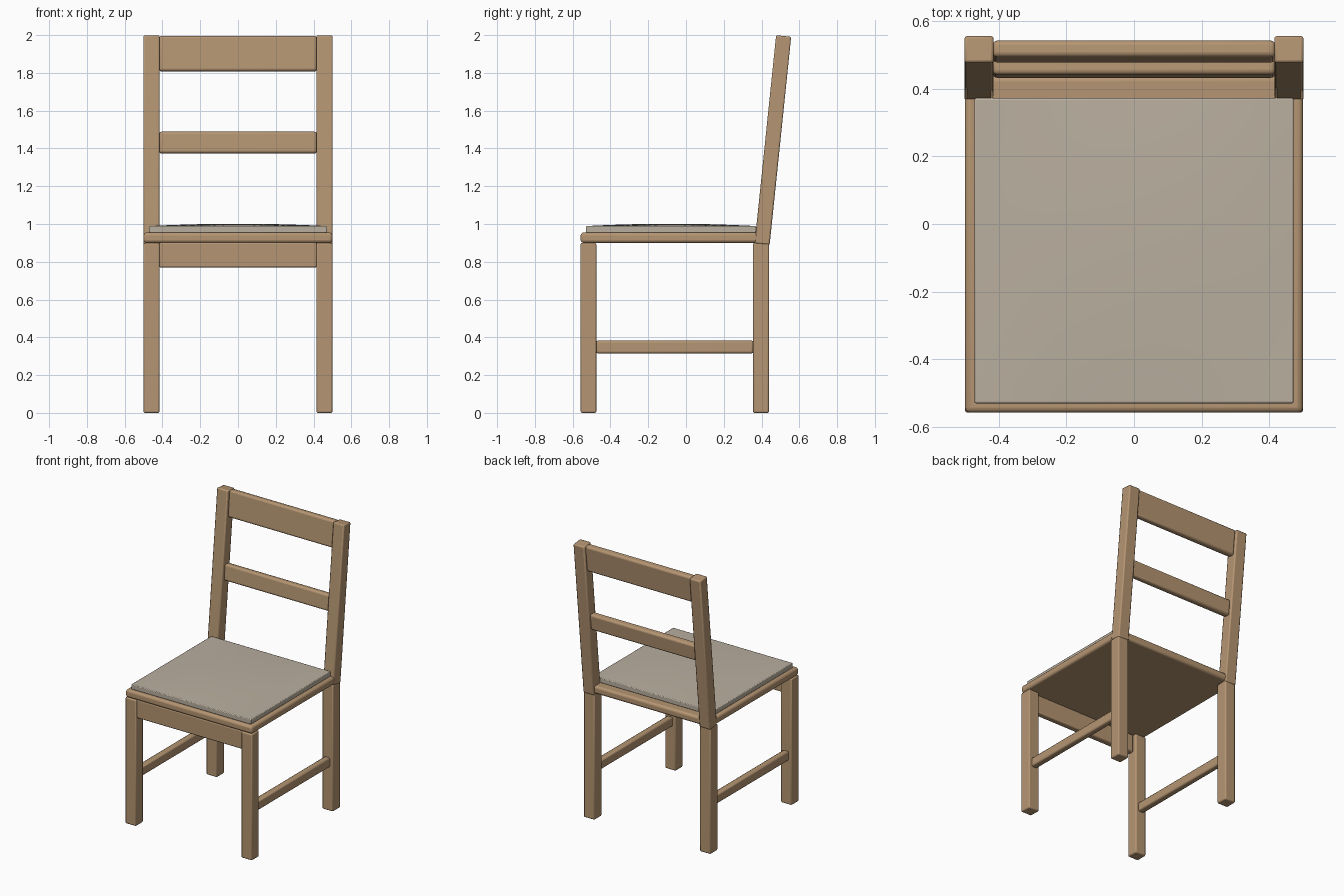
import bpy, math
from mathutils import Matrix

if "Cube" in bpy.data.objects:
    bpy.data.objects.remove(bpy.data.objects["Cube"])


def material(name, rgb):
    m = bpy.data.materials.new(name)
    m.diffuse_color = (*rgb, 1)
    m.use_nodes = True
    m.node_tree.nodes["Principled BSDF"].inputs["Base Color"].default_value = m.diffuse_color
    return m


WOOD = material("light_wood", (0.46, 0.30, 0.168))
FABRIC = material("beige_fabric", (0.49, 0.43, 0.35))
TILT = math.radians(5.9)


def box(name, x, y, z, mat=WOOD, bevel=0.008, segments=2):
    """Bevelled box given by its x, y and z extents."""
    bpy.ops.mesh.primitive_cube_add(size=1)
    ob = bpy.context.object
    ob.name = name
    mid = [(a + b) / 2 for a, b in (x, y, z)]
    size = [b - a for a, b in (x, y, z)]
    ob.data.transform(Matrix.Translation(mid) @ Matrix.Diagonal((*size, 1)))
    ob.data.materials.append(mat)
    mod = ob.modifiers.new("rounded_edges", 'BEVEL')
    mod.width = bevel
    mod.segments = segments
    bpy.ops.object.shade_smooth_by_angle(angle=math.radians(35))
    return ob


def lean(ob):
    """Tilt a back part around the foot of the backrest."""
    ob.location = (0, 0.403, 0.893)
    ob.rotation_euler = (-TILT, 0, 0)


# Legs, side stretchers and backrest posts on both sides
for side, s in (("left", -1), ("right", 1)):
    outer = sorted((s * 0.415, s * 0.5))
    box(f"front_leg_{side}", outer, (-0.558, -0.475), (0, 0.9))
    box(f"back_leg_{side}", outer, (0.355, 0.44), (0, 0.9))
    box(f"stretcher_{side}", sorted((s * 0.435, s * 0.48)),
        (-0.478, 0.358), (0.315, 0.382), bevel=0.01)
    lean(box(f"back_post_{side}", sorted((s * 0.415, s * 0.5015)),
             (-0.04, 0.04), (0, 1.108)))

# Backrest rails
lean(box("top_rail", (-0.418, 0.418), (-0.022, 0.027), (0.92, 1.108),
         bevel=0.014, segments=3))
lean(box("middle_rail", (-0.418, 0.418), (-0.022, 0.027), (0.483, 0.598),
         bevel=0.014, segments=3))

# Front apron and seat board
box("front_apron", (-0.418, 0.418), (-0.55, -0.505), (0.77, 0.902))
box("seat", (-0.5, 0.5), (-0.558, 0.438), (0.9, 0.955), bevel=0.016, segments=3)

# Cushion with a slightly domed top
box("cushion", (-0.472, 0.472), (-0.53, 0.372), (0.953, 0.989), FABRIC, 0.005)
bpy.ops.mesh.primitive_grid_add(x_subdivisions=16, y_subdivisions=16, size=2)
dome = bpy.context.object
dome.name = "cushion_dome"
for v in dome.data.vertices:
    x, y = v.co.x, v.co.y
    h = (1 - x * x) * (1 - y * y)
    v.co = (x * 0.466, -0.079 + y * 0.445, 0.9893 + 0.012 * h)
dome.data.materials.append(FABRIC)
bpy.ops.object.shade_smooth()
